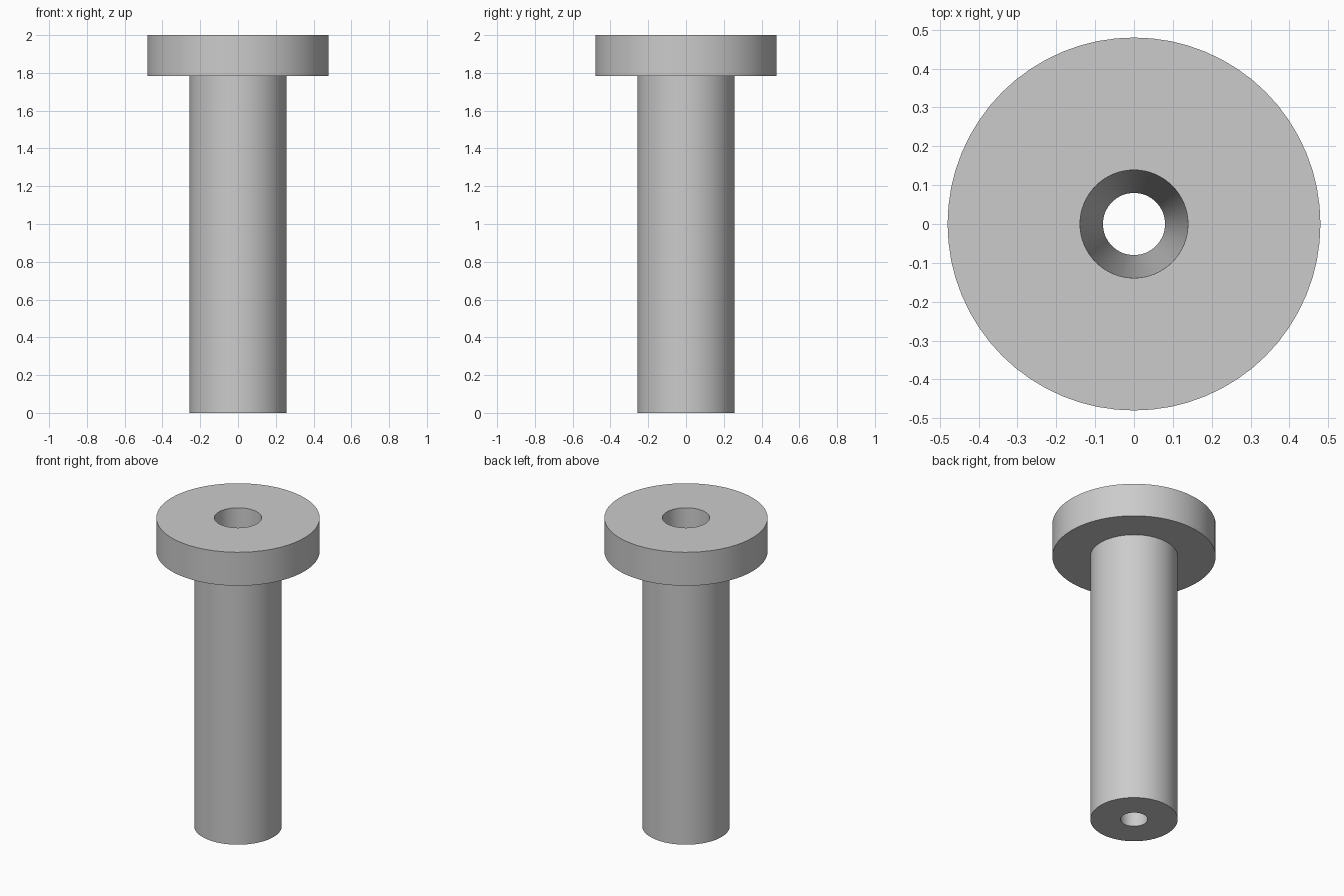
import bpy
import bmesh
import math

cube = bpy.data.objects.get("Cube")
if cube:
    bpy.data.objects.remove(cube, do_unlink=True)

SEGMENTS = 64

grey = bpy.data.materials.new("plain_grey")
grey.use_nodes = True
colour = (0.6, 0.6, 0.6, 1.0)
grey.diffuse_color = colour
grey.node_tree.nodes["Principled BSDF"].inputs["Base Color"].default_value = colour


def lathe(name, profile):
    """Turn a closed (radius, height) profile around the z axis."""
    bm = bmesh.new()
    rings = []
    for radius, height in profile:
        angles = [math.tau * i / SEGMENTS for i in range(SEGMENTS)]
        rings.append([bm.verts.new((radius * math.cos(a), radius * math.sin(a), height))
                      for a in angles])
    for lower, upper in zip(rings, rings[1:] + rings[:1]):
        for i in range(SEGMENTS):
            j = (i + 1) % SEGMENTS
            bm.faces.new((lower[i], lower[j], upper[j], upper[i]))
    bmesh.ops.recalc_face_normals(bm, faces=bm.faces)
    mesh = bpy.data.meshes.new(name)
    bm.to_mesh(mesh)
    bm.free()
    mesh.materials.append(grey)
    obj = bpy.data.objects.new(name, mesh)
    bpy.context.collection.objects.link(obj)
    bpy.ops.object.select_all(action="DESELECT")
    obj.select_set(True)
    bpy.context.view_layer.objects.active = obj
    bpy.ops.object.shade_smooth_by_angle(angle=math.radians(30))
    return obj


# Shank and flanged head in one turned body, with a tapered bore right through
lathe("flanged_bushing", [
    (0.08, 0.0),     # narrow end of bore
    (0.257, 0.0),    # shank foot
    (0.257, 1.783),  # shank meets head
    (0.48, 1.783),   # head underside
    (0.48, 2.0),     # head top
    (0.139, 2.0),    # wide end of bore
])
